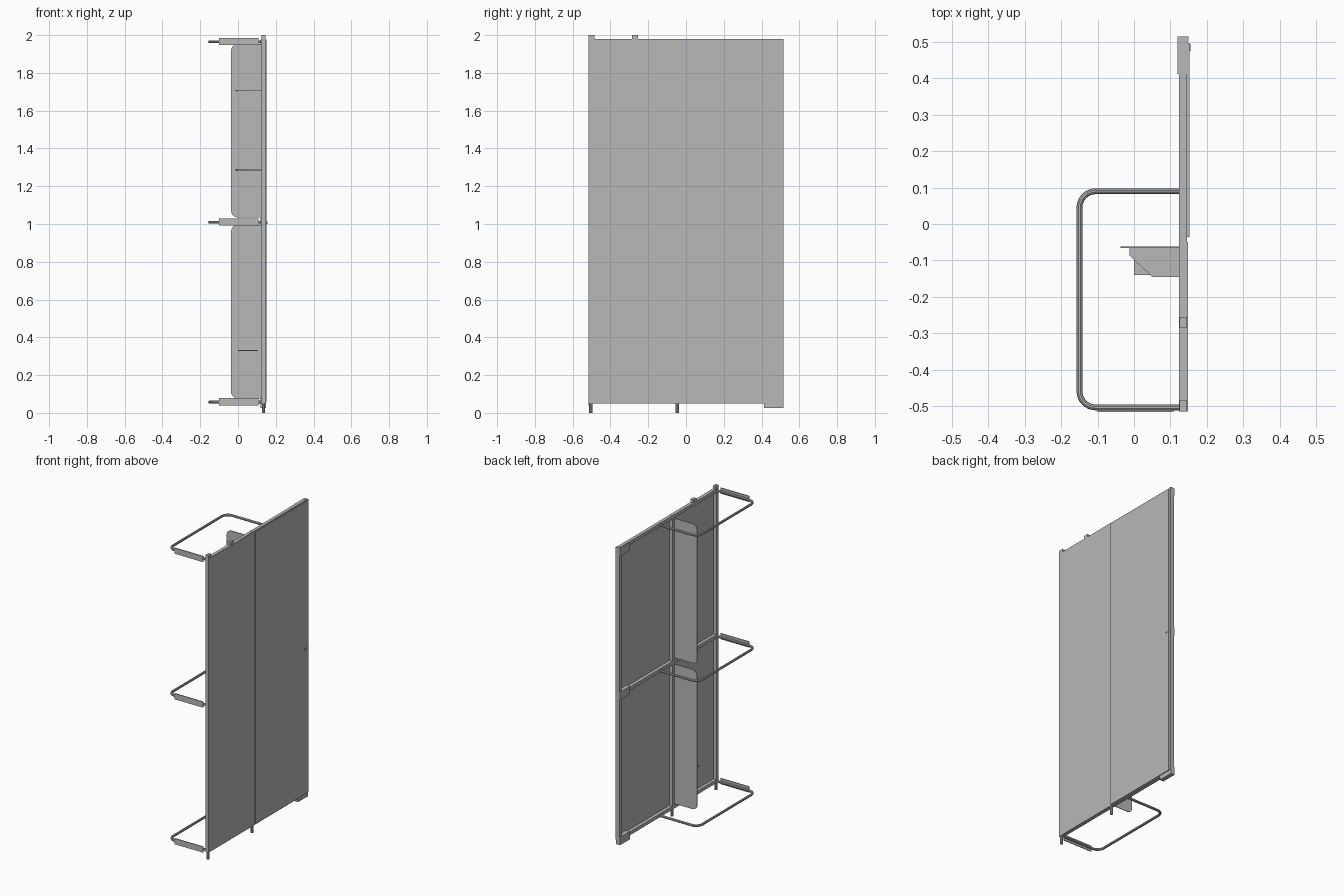
import bpy
import bmesh
import math
from mathutils import Vector

cube = bpy.data.objects.get("Cube")
if cube:
    bpy.data.objects.remove(cube, do_unlink=True)

grey = bpy.data.materials.new("mid_grey")
grey.use_nodes = True
grey.diffuse_color = (0.48, 0.48, 0.48, 1)
grey.node_tree.nodes["Principled BSDF"].inputs["Base Color"].default_value = grey.diffuse_color


def finish(name, bm):
    bmesh.ops.recalc_face_normals(bm, faces=bm.faces)
    mesh = bpy.data.meshes.new(name)
    bm.to_mesh(mesh)
    bm.free()
    mesh.materials.append(grey)
    ob = bpy.data.objects.new(name, mesh)
    bpy.context.collection.objects.link(ob)
    return ob


def box(name, x, y, z):
    """Box from (low, high) ranges on each axis."""
    bm = bmesh.new()
    bmesh.ops.create_cube(bm, size=1)
    for v in bm.verts:
        v.co = [r[0] + (c + 0.5) * (r[1] - r[0]) for c, r in zip(v.co, (x, y, z))]
    return finish(name, bm)


def plate(name, outline, depth):
    """Flat outline pushed along a depth vector."""
    bm = bmesh.new()
    face = bm.faces.new([bm.verts.new(p) for p in outline])
    new = bmesh.ops.extrude_face_region(bm, geom=[face])["geom"]
    verts = [g for g in new if isinstance(g, bmesh.types.BMVert)]
    bmesh.ops.translate(bm, verts=verts, vec=depth)
    return finish(name, bm)


def arc(cx, cy, r, start, steps=8):
    """Quarter circle of 2D points, counter-clockwise from start degrees."""
    return [(cx + r * math.cos(math.radians(start + 90 * i / steps)),
             cy + r * math.sin(math.radians(start + 90 * i / steps)))
            for i in range(steps + 1)]


def tube(name, path, radius):
    """Round tube swept along a path."""
    curve = bpy.data.curves.new(name, "CURVE")
    curve.dimensions = "3D"
    curve.bevel_depth = radius
    curve.bevel_resolution = 3
    curve.use_fill_caps = True
    spline = curve.splines.new("POLY")
    spline.points.add(len(path) - 1)
    for point, co in zip(spline.points, path):
        point.co = (*co, 1)
    curve.materials.append(grey)
    ob = bpy.data.objects.new(name, curve)
    bpy.context.collection.objects.link(ob)
    bpy.context.view_layer.objects.active = ob
    bpy.ops.object.select_all(action="DESELECT")
    ob.select_set(True)
    bpy.ops.object.convert(target="MESH")
    bpy.ops.object.shade_smooth_by_angle()


LEVELS = {"bottom": 0.06, "middle": 1.012, "top": 1.968}
POSTS = {"front": -0.504, "inner": -0.046, "rear": 0.504}
FRAME_X = (0.124, 0.146)
HALF = 0.011

# Frame posts and rails
for label, y in POSTS.items():
    box(label + "_post", FRAME_X, (y - HALF, y + HALF), (0.05, 1.98))
for label, z in LEVELS.items():
    box(label + "_rail", FRAME_X, (-0.515, 0.515), (z - HALF, z + HALF))

# Skin panels, the rear one standing slightly proud
box("front_panel", (0.145, 0.148), (-0.515, -0.05), (0.05, 1.978))
box("rear_panel", (0.146, 0.152), (-0.036, 0.498), (0.055, 1.973))
box("rear_edge_trim", (0.146, 0.15), (0.501, 0.515), (0.055, 1.978))
box("edge_pin", (0.146, 0.155), (0.475, 0.495), (1.0, 1.012))

# Feet and locating pegs
for label in ("front", "inner"):
    y = POSTS[label]
    tube(label + "_foot", [(0.135, y, 0), (0.135, y, 0.055)], 0.009)
for label, y in (("front", -0.5), ("inner", -0.27)):
    box(label + "_top_peg", (0.125, 0.145), (y - 0.015, y + 0.015), (1.975, 2.0))

# Corner brackets on the rear post
for label, z in (("bottom", 0.027), ("middle", 0.98), ("top", 1.925)):
    box(label + "_corner_bracket", (0.119, 0.147), (0.412, 0.515), (z, z + 0.052))

# Guard hoops with label plates
for label, z in LEVELS.items():
    bends = arc(-0.105, 0.045, 0.045, 90) + arc(-0.105, -0.459, 0.045, 180)
    path = [(0.125, 0.09)] + bends + [(0.125, -0.504)]
    tube(label + "_hoop", [(x, y, z - 0.003) for x, y in path], 0.008)
    box(label + "_hoop_plate", (-0.1, 0.108), (-0.517, -0.511), (z - 0.02, z + 0.018))

# Divider fins with rounded free corners
for label, low, high in (("lower", 0.077, 0.995), ("upper", 1.035, 1.952)):
    r = 0.035
    outline = [(0.126, high)] + arc(-0.037 + r, high - r, r, 90)
    outline += arc(-0.037 + r, low + r, r, 180) + [(0.126, low)]
    plate(label + "_divider", [(x, -0.066, z) for x, z in outline], Vector((0, 0.004, 0)))

# Small shelves fixed to the fins
profile = [(-0.012, -0.064), (-0.012, -0.087), (0.05, -0.145), (0.124, -0.145), (0.124, -0.064)]
for label, z in (("upper", 1.703), ("middle", 1.284)):
    plate(label + "_shelf", [(x, y, z) for x, y in profile], Vector((0, 0, 0.004)))
box("lower_shelf", (0.0, 0.106), (-0.14, -0.064), (0.328, 0.334))
